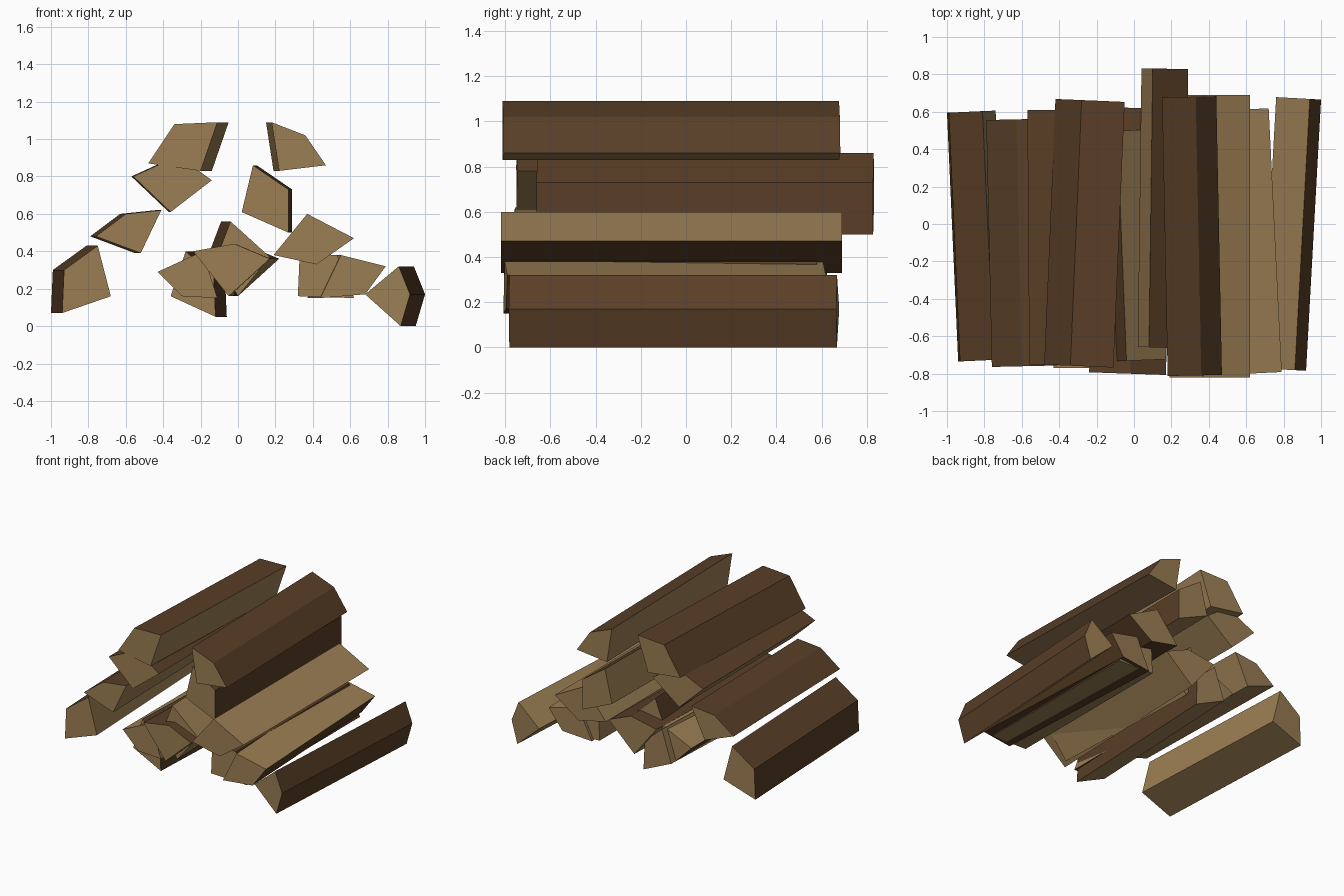
import bpy
import bmesh

cube = bpy.data.objects.get("Cube")
if cube:
    bpy.data.objects.remove(cube, do_unlink=True)


def make_material(name, colour):
    material = bpy.data.materials.new(name)
    material.use_nodes = True
    material.diffuse_color = colour
    shader = next(n for n in material.node_tree.nodes if n.type == "BSDF_PRINCIPLED")
    shader.inputs["Base Color"].default_value = colour
    shader.inputs["Roughness"].default_value = 0.9
    return material


split_wood = make_material("split_wood", (0.33, 0.21, 0.088, 1))
bark = make_material("bark", (0.1, 0.049, 0.02, 1))
WOOD, BARK = 0, 1


def split_log(name, heart, corner, rind, other_corner, front, back, drift):
    """Quarter log along y: two split sides meet at the heart, two bark sides at the rind."""
    section = (heart, corner, rind, other_corner)
    centre = sum(point[0] for point in section) / len(section)
    slope = drift / (back - front)
    bm = bmesh.new()
    rings = []
    # Both ends are cut square to the slightly turned axis
    for end, shift in ((front, 0), (back, drift)):
        rings.append([bm.verts.new((x + shift, end - slope * (x - centre), z))
                      for x, z in section])
    for ring in rings:
        bm.faces.new(ring).material_index = WOOD
    for i in range(len(section)):
        j = (i + 1) % len(section)
        side = bm.faces.new((rings[0][i], rings[0][j], rings[1][j], rings[1][i]))
        side.material_index = BARK if rind in (section[i], section[j]) else WOOD
    bmesh.ops.recalc_face_normals(bm, faces=bm.faces)
    mesh = bpy.data.meshes.new(name)
    bm.to_mesh(mesh)
    bm.free()
    mesh.materials.append(split_wood)
    mesh.materials.append(bark)
    log = bpy.data.objects.new(name, mesh)
    bpy.context.collection.objects.link(log)
    return log


# Ground logs
split_log("right_ground_log", heart=(-.68, .16), corner=(-.94, .07), rind=(-.93, .3),
          other_corner=(-.75, .43), front=-.73, back=.6, drift=-.06)
split_log("left_ground_log", heart=(.68, .17), corner=(.86, .32), rind=(.92, .17),
          other_corner=(.87, 0), front=-.78, back=.67, drift=.08)
split_log("left_inner_log", heart=(.55, .38), corner=(.79, .32), rind=(.68, .17),
          other_corner=(.44, .15), front=-.8, back=.61, drift=-.07)
split_log("left_hidden_log", heart=(.32, .16), corner=(.33, .39), rind=(.53, .38),
          other_corner=(.62, .15), front=-.78, back=.58, drift=0)

# Crossed logs in the middle
split_log("middle_low_log", heart=(-.36, .16), corner=(-.28, .4), rind=(-.13, .27),
          other_corner=(-.12, .05), front=-.75, back=.6, drift=.06)
split_log("middle_side_log", heart=(-.19, .4), corner=(-.43, .29), rind=(-.3, .16),
          other_corner=(-.11, .15), front=-.77, back=.55, drift=0)
split_log("middle_log", heart=(-.05, .16), corner=(-.24, .4), rind=(-.02, .44),
          other_corner=(.17, .36), front=-.8, back=.62, drift=.05)
split_log("middle_rear_log", heart=(.17, .37), corner=(-.04, .56), rind=(-.12, .35),
          other_corner=(0, .16), front=-.73, back=.5, drift=-.05)

# Second layer
split_log("right_second_log", heart=(-.52, .39), corner=(-.76, .48), rind=(-.6, .6),
          other_corner=(-.41, .62), front=-.76, back=.56, drift=-.03)
split_log("left_second_log", heart=(.37, .6), corner=(.62, .47), rind=(.42, .33),
          other_corner=(.19, .38), front=-.82, back=.69, drift=0)

# Third layer
split_log("right_third_log", heart=(-.36, .61), corner=(-.56, .8), rind=(-.32, .91),
          other_corner=(-.14, .78), front=-.75, back=.61, drift=-.01)
split_log("left_third_log", heart=(.02, .61), corner=(.08, .86), rind=(.27, .73),
          other_corner=(.27, .5), front=-.66, back=.83, drift=.02)

# Top logs
split_log("right_top_log", heart=(-.2, .83), corner=(-.48, .87), rind=(-.34, 1.08),
          other_corner=(-.11, 1.09), front=-.76, back=.66, drift=.06)
split_log("left_top_log", heart=(.22, .83), corner=(.18, 1.09), rind=(.36, 1.02),
          other_corner=(.47, .86), front=-.81, back=.68, drift=-.03)
